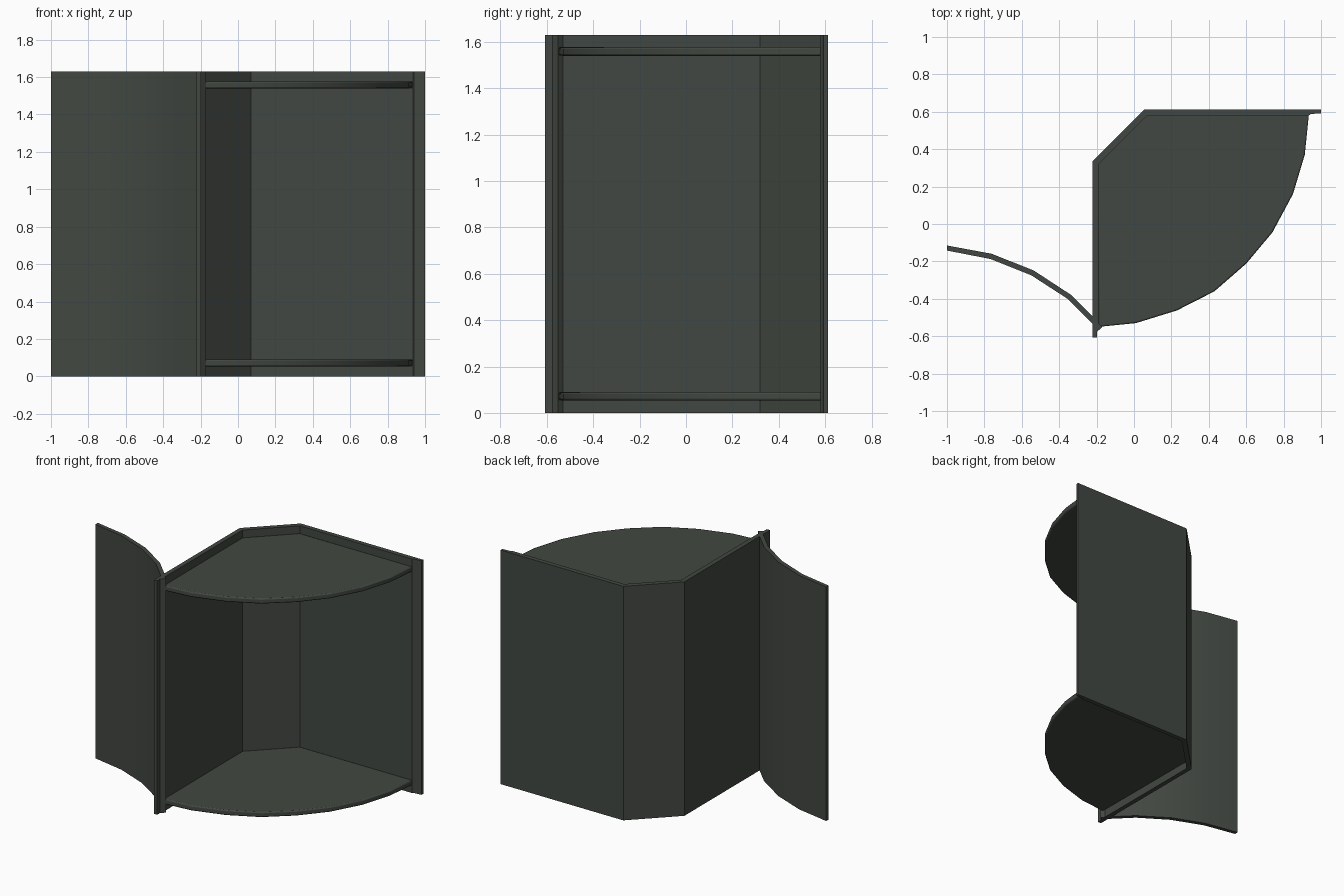
import bpy, bmesh

if "Cube" in bpy.data.objects:
    bpy.data.objects.remove(bpy.data.objects["Cube"])

HEIGHT = 1.63

# one dark green-grey paint for everything
paint = bpy.data.materials.new("dark_green_grey")
paint.diffuse_color = (0.055, 0.064, 0.054, 1)
paint.use_nodes = True
paint.node_tree.nodes["Principled BSDF"].inputs["Base Color"].default_value = paint.diffuse_color


def extrude_outline(name, outline, z0, z1, bevel=0.0):
    """Solid made by raising a plan outline (counter-clockwise) from z0 to z1."""
    bm = bmesh.new()
    base = bm.faces.new([bm.verts.new((x, y, z0)) for x, y in outline])
    top = bmesh.ops.extrude_face_region(bm, geom=[base])["geom"]
    bmesh.ops.translate(bm, vec=(0, 0, z1 - z0),
                        verts=[g for g in top if isinstance(g, bmesh.types.BMVert)])
    bmesh.ops.recalc_face_normals(bm, faces=bm.faces)
    mesh = bpy.data.meshes.new(name)
    bm.to_mesh(mesh)
    bm.free()
    mesh.materials.append(paint)
    obj = bpy.data.objects.new(name, mesh)
    bpy.context.collection.objects.link(obj)
    if bevel:
        mod = obj.modifiers.new("soft_rim", "BEVEL")
        mod.width = bevel
        mod.segments = 2
    bpy.context.view_layer.objects.active = obj
    obj.select_set(True)
    bpy.ops.object.shade_smooth_by_angle(angle=0.6)
    obj.select_set(False)
    return obj


# back wall: side panel, chamfered corner, rear panel, with lips at both ends
wall = [(-0.222, -0.608), (-0.197, -0.608), (-0.197, -0.575), (-0.17, -0.552),
        (-0.19, -0.53), (-0.19, 0.32), (0.07, 0.58), (0.935, 0.58),
        (0.945, 0.588), (1.0, 0.592), (1.0, 0.612), (0.055, 0.612), (-0.222, 0.335)]
extrude_outline("back_wall", wall, 0, HEIGHT)

# two shelves with a curved front, just below the top and above the floor
front_curve = [(-0.19, -0.55), (0.01, -0.53), (0.23, -0.462), (0.43, -0.36),
               (0.60, -0.212), (0.74, -0.045), (0.85, 0.16), (0.913, 0.37), (0.935, 0.585)]
shelf = front_curve + [(0.068, 0.585), (-0.195, 0.322)]
for name, z in (("bottom_shelf", 0.053), ("top_shelf", 1.54)):
    extrude_outline(name, shelf, z, z + 0.037, bevel=0.008)

# curved door, swung open to the left
inner = [(-1.0, -0.142), (-0.768, -0.187), (-0.548, -0.275), (-0.352, -0.402), (-0.215, -0.54)]
outer = [(-0.2, -0.515), (-0.335, -0.38), (-0.537, -0.248), (-0.762, -0.159), (-1.0, -0.115)]
extrude_outline("door", inner + outer, 0, HEIGHT)
